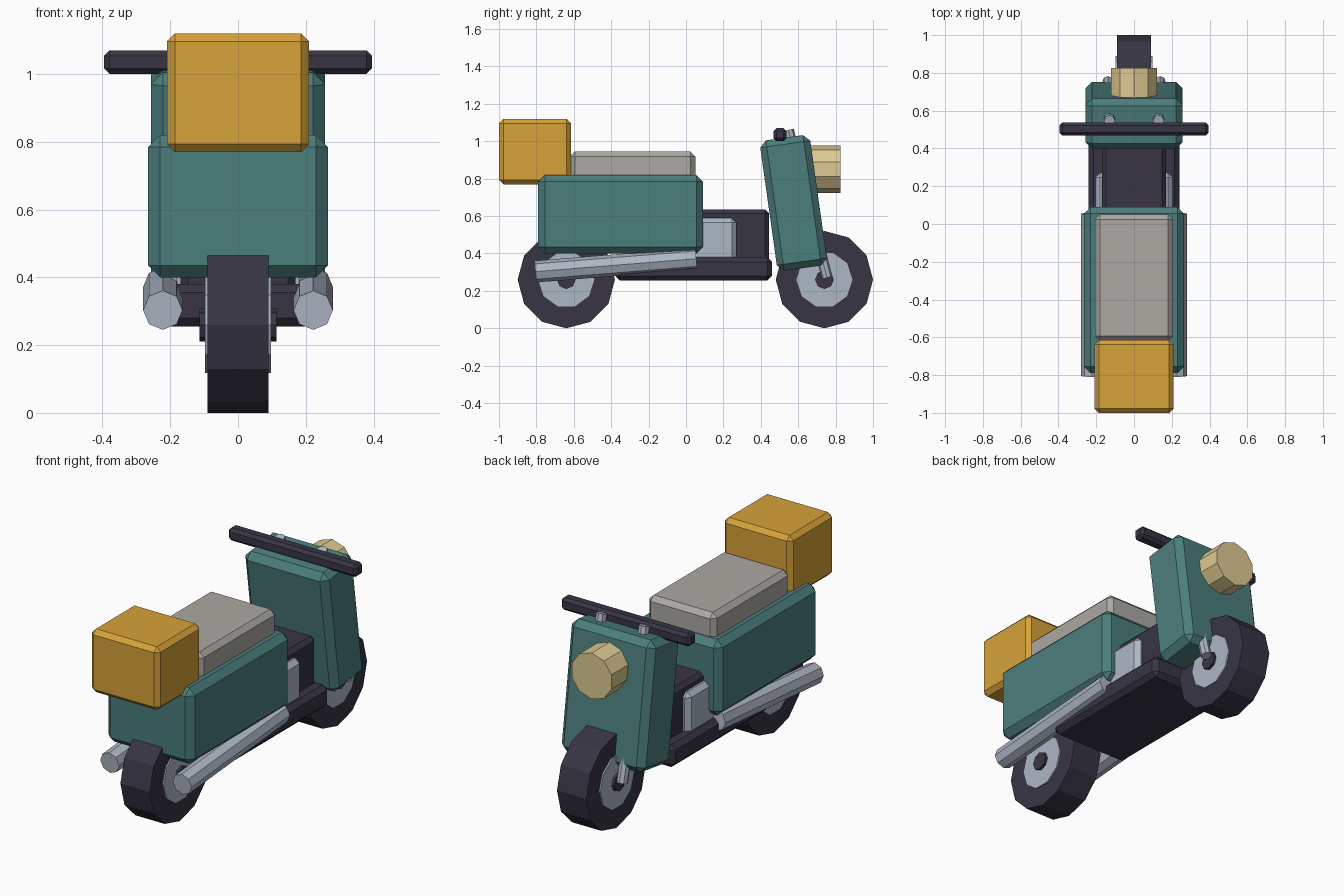
import bpy
import math
from mathutils import Vector

cube = bpy.data.objects.get("Cube")
if cube:
    bpy.data.objects.remove(cube, do_unlink=True)


def material(name, rgb):
    """Flat material from display colour values, stored as linear."""
    lin = [((c / 255 + 0.055) / 1.055) ** 2.4 for c in rgb] + [1.0]
    mat = bpy.data.materials.new(name)
    mat.use_nodes = True
    mat.diffuse_color = lin
    bsdf = mat.node_tree.nodes["Principled BSDF"]
    bsdf.inputs["Base Color"].default_value = lin
    bsdf.inputs["Roughness"].default_value = 0.7
    return mat


TEAL = material("teal paint", (75, 126, 124))
DARK = material("dark rubber", (56, 53, 68))
SILVER = material("silver metal", (174, 183, 198))
AMBER = material("amber case", (214, 162, 57))
CREAM = material("cream lamp", (222, 201, 146))
GREY = material("grey seat", (172, 169, 164))


def finish(obj, name, mat):
    obj.name = name
    obj.data.name = name
    obj.data.materials.append(mat)
    return obj


def box(name, mat, half_x, y, z, bevel, tilt=0.0):
    """Chamfered box centred on x, spanning the y and z ranges."""
    centre = (0, sum(y) / 2, sum(z) / 2)
    bpy.ops.mesh.primitive_cube_add(size=1, location=centre)
    obj = bpy.context.object
    size = Vector((2 * half_x, y[1] - y[0], z[1] - z[0]))
    for v in obj.data.vertices:
        v.co = v.co * size
    obj.rotation_euler.x = math.radians(tilt)
    mod = obj.modifiers.new("chamfer", "BEVEL")
    mod.width = bevel
    mod.segments = 1
    return finish(obj, name, mat)


def drum(name, mat, sides, radius, length, centre, axis):
    """Low-poly cylinder lying along the x or y axis."""
    turn = (0, math.pi / 2, 0) if axis == "x" else (math.pi / 2, 0, 0)
    bpy.ops.mesh.primitive_cylinder_add(vertices=sides, radius=radius, depth=length,
                                        location=centre, rotation=turn)
    return finish(bpy.context.object, name, mat)


def rod(name, mat, sides, radius, start, end):
    """Low-poly cylinder between two points."""
    start, end = Vector(start), Vector(end)
    line = end - start
    bpy.ops.mesh.primitive_cylinder_add(vertices=sides, radius=radius, depth=line.length,
                                        location=(start + end) / 2)
    obj = bpy.context.object
    obj.rotation_euler = line.to_track_quat("Z", "Y").to_euler()
    return finish(obj, name, mat)


# Wheels: tyre, rim and hub
for label, y in (("rear", -0.64), ("front", 0.74)):
    centre = (0, y, 0.26)
    drum(label + "_tyre", DARK, 12, 0.26, 0.18, centre, "x")
    drum(label + "_rim", SILVER, 10, 0.15, 0.196, centre, "x")
    drum(label + "_hub", DARK, 8, 0.05, 0.226, centre, "x")

# Frame
box("floorboard", DARK, 0.24, (-0.38, 0.46), (0.255, 0.38), 0.025)
box("centre_tunnel", DARK, 0.17, (-0.30, 0.445), (0.30, 0.635), 0.022)
box("engine", SILVER, 0.205, (-0.25, 0.27), (0.35, 0.59), 0.025)

# Bodywork
box("rear_body", TEAL, 0.265, (-0.79, 0.09), (0.40, 0.82), 0.035)
box("front_shield", TEAL, 0.257, (0.44, 0.71), (0.318, 1.022), 0.035, tilt=8)
box("seat", GREY, 0.207, (-0.62, 0.05), (0.78, 0.945), 0.026)
box("cargo_box", AMBER, 0.21, (-1.0, -0.615), (0.77, 1.12), 0.024)

# Steering and lamp
box("handlebar", DARK, 0.395, (0.468, 0.538), (1.0, 1.07), 0.016)
drum("headlight", CREAM, 10, 0.128, 0.225, (0, 0.7125, 0.85), "y")

# Fork legs and exhaust pipes on both sides
for side, sx in (("left", 1), ("right", -1)):
    rod(side + "_fork", SILVER, 8, 0.029,
        (sx * 0.138, 0.755, 0.27), (sx * 0.13, 0.548, 1.06))
    rod(side + "_exhaust", SILVER, 8, 0.058,
        (sx * 0.222, -0.805, 0.303), (sx * 0.222, 0.055, 0.372))
